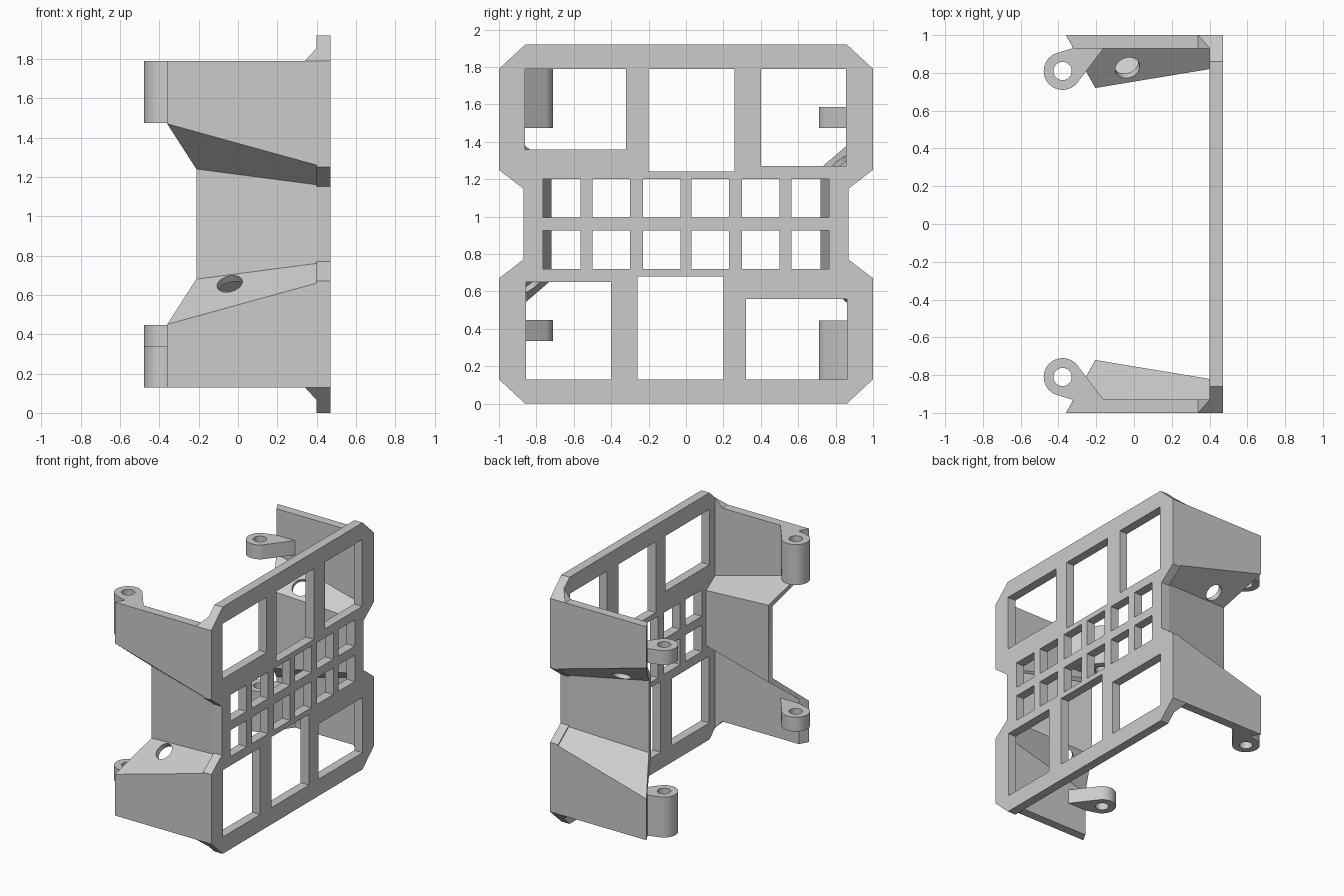
import bpy, bmesh, math
from mathutils import Matrix, Vector, geometry

cube = bpy.data.objects.get("Cube")
if cube:
    bpy.data.objects.remove(cube, do_unlink=True)

HEIGHT = 1.92
PLATE_BACK, PLATE_FRONT = 0.40, 0.47

grey = bpy.data.materials.new("light grey plastic")
grey.use_nodes = True
grey.diffuse_color = (0.6, 0.6, 0.6, 1)
grey.node_tree.nodes["Principled BSDF"].inputs["Base Color"].default_value = grey.diffuse_color

# Half turn about the x axis through the middle of the frame
HALF_TURN = (Matrix.Translation((0, 0, HEIGHT / 2)) @ Matrix.Rotation(math.pi, 4, 'X')
             @ Matrix.Translation((0, 0, -HEIGHT / 2)))


def add_object(name, mesh, matrix=None):
    ob = bpy.data.objects.new(name, mesh)
    bpy.context.collection.objects.link(ob)
    if matrix:
        ob.matrix_world = matrix
    return ob


def finish(bm, name):
    bmesh.ops.recalc_face_normals(bm, faces=bm.faces)
    mesh = bpy.data.meshes.new(name)
    bm.to_mesh(mesh)
    bm.free()
    mesh.materials.append(grey)
    return mesh


def extruded(name, loops, thickness, matrix):
    """Flat outline with holes, extruded and placed by matrix."""
    curve = bpy.data.curves.new(name, 'CURVE')
    curve.dimensions, curve.fill_mode = '2D', 'BOTH'
    curve.extrude = thickness / 2
    for loop in loops:
        spline = curve.splines.new('POLY')
        spline.points.add(len(loop) - 1)
        for point, (u, v) in zip(spline.points, loop):
            point.co = (u, v, 0, 1)
        spline.use_cyclic_u = True
    temp = add_object(name + "_outline", curve)
    bm = bmesh.new()
    bm.from_mesh(bpy.data.meshes.new_from_object(temp))
    bpy.data.objects.remove(temp, do_unlink=True)
    bmesh.ops.remove_doubles(bm, verts=bm.verts, dist=0.0005)
    bmesh.ops.transform(bm, matrix=matrix, verts=bm.verts)
    return finish(bm, name)


def rect(y0, y1, z0, z1):
    return [(y0, z0), (y1, z0), (y1, z1), (y0, z1)]


def circle(cx, cy, r, n=48):
    return [(cx + r * math.cos(math.tau * i / n), cy + r * math.sin(math.tau * i / n))
            for i in range(n)]


# Face plate with its windows
quarter = [(0.86, 0), (1, 0.13), (1, 0.67), (0.87, 0.77)]
right = quarter + [(y, HEIGHT - z) for y, z in reversed(quarter)]
outline = right + [(-y, z) for y, z in reversed(right)]
windows = [rect(-0.86, -0.32, 1.36, 1.79), rect(-0.20, 0.26, 1.24, 1.79),
           rect(0.40, 0.855, 1.27, 1.79)]
cells = [(-0.765, -0.565), (-0.50, -0.30), (-0.23, -0.03),
         (0.03, 0.23), (0.30, 0.50), (0.565, 0.765)]
windows += [rect(a, b, 0.995, 1.20) for a, b in cells]
windows += [[(-y, HEIGHT - z) for y, z in w] for w in windows]
to_plate = Matrix(((0, 0, 1, (PLATE_BACK + PLATE_FRONT) / 2),
                   (1, 0, 0, 0), (0, 1, 0, 0), (0, 0, 0, 1)))
add_object("face_plate", extruded("face_plate", [outline] + windows,
                                  PLATE_FRONT - PLATE_BACK, to_plate))


# Folded side wall: bent section lofted from the free end to the plate
def mirrored(points):
    return points + [(x, y, HEIGHT - z) for x, y, z in reversed(points)]


P = PLATE_BACK
outer_end = mirrored([(-0.36, -1, 1.79), (-0.36, -1, 1.47), (-0.212, -0.76, 1.24)])
inner_end = mirrored([(-0.32, -0.93, 1.79), (-0.32, -0.93, 1.44), (-0.205, -0.72, 1.26)])
outer_root = mirrored([(P, -1, 1.79), (P, -1, 1.26), (P, -0.87, 1.16)])
inner_root = mirrored([(P, -0.93, 1.79), (P, -0.93, 1.25), (P, -0.82, 1.175)])

bm = bmesh.new()
oe, ie, orr, ir = [[bm.verts.new(p) for p in line]
                   for line in (outer_end, inner_end, outer_root, inner_root)]
for i in range(5):
    for a, b in ((oe, orr), (orr, ir), (ir, ie), (ie, oe)):
        bm.faces.new((a[i], b[i], b[i + 1], a[i + 1]))
for i in (0, 5):
    bm.faces.new((oe[i], orr[i], ir[i], ie[i]))
wall = add_object("front_side_wall", finish(bm, "side_wall"))

# Screw hole through the lower ramp, square to its surface
b0, c0, b1 = Vector(outer_end[4]), Vector(outer_end[3]), Vector(outer_root[4])
normal = (c0 - b0).cross(b1 - b0).normalized()
bm = bmesh.new()
bmesh.ops.create_cone(bm, cap_ends=True, segments=48, radius1=0.066, radius2=0.066, depth=0.25,
                      matrix=Matrix.Translation((-0.043, -0.852, 0.66))
                      @ normal.to_track_quat('Z', 'Y').to_matrix().to_4x4())
cutter = add_object("hole_cutter", finish(bm, "hole_cutter"))
cutter.hide_render = True
cut = wall.modifiers.new("screw_hole", 'BOOLEAN')
cut.operation, cut.solver, cut.object = 'DIFFERENCE', 'EXACT', cutter
bpy.context.view_layer.update()
graph = bpy.context.evaluated_depsgraph_get()
cut_mesh = bpy.data.meshes.new_from_object(wall.evaluated_get(graph))
wall.modifiers.clear()
wall.data = cut_mesh
bpy.data.objects.remove(cutter, do_unlink=True)
add_object("rear_side_wall", cut_mesh, HALF_TURN)

# Corner gussets between walls and plate
for label, flip in (("upper", False), ("lower", True)):
    bm = bmesh.new()
    for x, y, z in ((0.34, -1, 1.79), (0.34, -0.93, 1.79), (P, -1, 1.79),
                    (P, -0.93, 1.79), (P, -0.93, 1.855)):
        bm.verts.new((x, y, HEIGHT - z if flip else z))
    bmesh.ops.convex_hull(bm, input=bm.verts)
    mesh = finish(bm, "gusset_" + label)
    add_object("front_gusset_" + label, mesh)
    add_object("rear_gusset_" + label, mesh, HALF_TURN)

# Hinge lugs: one tall and one short on each wall
points = circle(-0.378, -0.81, 0.10) + [(-0.32, -0.932), (-0.16, -0.932)]
lug_outline = [points[i] for i in geometry.convex_hull_2d(points)]
for label, z0, z1 in (("tall", 1.475, 1.79), ("short", 0.335, 0.447)):
    mesh = extruded("lug_" + label, [lug_outline, circle(-0.378, -0.81, 0.048)],
                    z1 - z0, Matrix.Translation((0, 0, (z0 + z1) / 2)))
    add_object("front_lug_" + label, mesh)
    add_object("rear_lug_" + label, mesh, HALF_TURN)

# Smooth the round surfaces, keep folds sharp
bpy.ops.object.select_all(action='DESELECT')
for ob in bpy.context.collection.objects:
    if ob.type == 'MESH' and ob.data.materials and ob.data.materials[0] == grey:
        ob.select_set(True)
        bpy.context.view_layer.objects.active = ob
bpy.ops.object.shade_smooth_by_angle(angle=math.radians(20))
